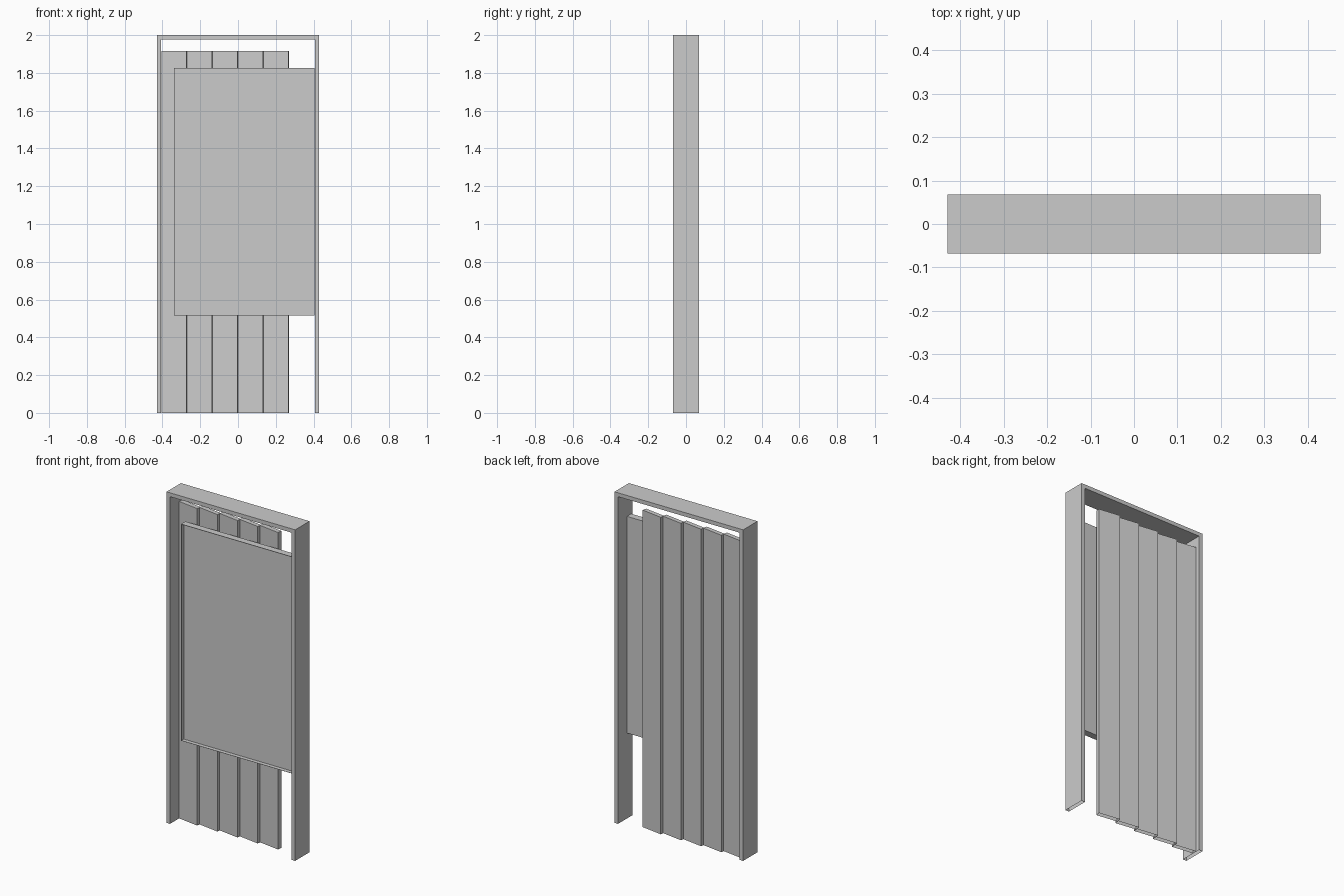
import bpy
import bmesh
import math
from mathutils import Vector

cube = bpy.data.objects.get("Cube")
if cube:
    bpy.data.objects.remove(cube, do_unlink=True)

# One plain grey for every part
grey = bpy.data.materials.new("plain_grey")
grey.use_nodes = True
colour = (0.6, 0.6, 0.6, 1)
grey.diffuse_color = colour
grey.node_tree.nodes["Principled BSDF"].inputs["Base Color"].default_value = colour


def finish(name, bm):
    mesh = bpy.data.meshes.new(name)
    bm.to_mesh(mesh)
    bm.free()
    mesh.materials.append(grey)
    obj = bpy.data.objects.new(name, mesh)
    bpy.context.collection.objects.link(obj)
    return obj


def block(size):
    bm = bmesh.new()
    bmesh.ops.create_cube(bm, size=1)
    bmesh.ops.scale(bm, vec=size, verts=bm.verts)
    bm.normal_update()
    return bm


def push(bm, face, vec, keep=False):
    """Extrude a face along a vector."""
    sweep = bmesh.ops.extrude_face_region(bm, geom=[face], use_keep_orig=keep)
    if not keep:
        bmesh.ops.delete(bm, geom=[face], context="FACES_ONLY")
    moved = [v for v in sweep["geom"] if isinstance(v, bmesh.types.BMVert)]
    bmesh.ops.translate(bm, vec=vec, verts=moved)


def open_base(bm, level):
    """Leave the hollow underside open where the part meets the floor."""
    base = [f for f in bm.faces
            if all(abs(v.co.z - level) < 1e-4 for v in f.verts)]
    bmesh.ops.delete(bm, geom=base, context="FACES_ONLY")


HALF_W, DEPTH, HEIGHT, THICK = 0.43, 0.137, 2.0, 0.0235

# Door surround: one arch profile extruded through its depth
inner, head = HALF_W - THICK, HEIGHT - THICK
profile = [(-HALF_W, 0), (-inner, 0), (-inner, head), (inner, head),
           (inner, 0), (HALF_W, 0), (HALF_W, HEIGHT), (-HALF_W, HEIGHT)]
bm = bmesh.new()
arch = bm.faces.new([bm.verts.new((x, -DEPTH / 2, z)) for x, z in profile])
push(bm, arch, (0, DEPTH, 0), keep=True)
bmesh.ops.recalc_face_normals(bm, faces=bm.faces)
open_base(bm, 0)
finish("door_frame", bm)

# Row of upright slats, each turned slightly about its own axis
SLATS, PITCH, SLAT_H, SLAT_T = 5, 0.135, 1.915, 0.027
for i in range(SLATS):
    bm = block((PITCH, SLAT_T, SLAT_H))
    open_base(bm, -SLAT_H / 2)
    slat = finish(f"slat_{i + 1}", bm)
    slat.location = (-0.405 + PITCH * (i + 0.5), 0.022, SLAT_H / 2)
    slat.rotation_euler.z = math.radians(-8.4)

# Front panel: a block with a thin rim around a recessed front
low, high = Vector((-0.34, -0.058, 0.516)), Vector((0.406, -0.017, 1.825))
bm = block(high - low)
front = next(f for f in bm.faces if f.normal.y < -0.5)
bmesh.ops.inset_region(bm, faces=[front], thickness=0.002)
push(bm, front, (0, 0.024, 0))
panel = finish("front_panel", bm)
panel.location = (low + high) / 2
